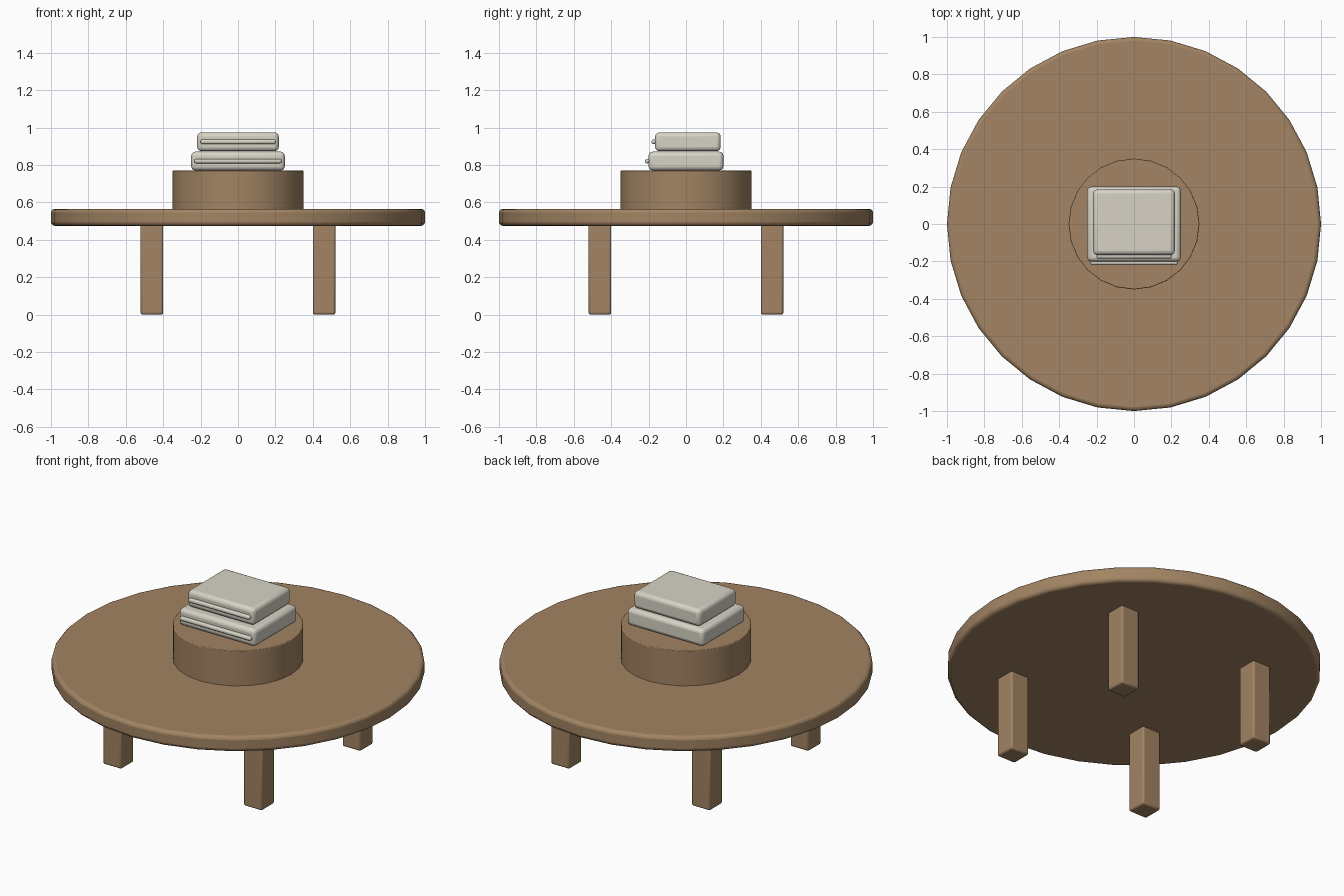
import bpy, math

if "Cube" in bpy.data.objects:
    bpy.data.objects.remove(bpy.data.objects["Cube"])


def material(name, rgb):
    m = bpy.data.materials.new(name)
    m.use_nodes = True
    color = (*rgb, 1)
    m.diffuse_color = color
    m.node_tree.nodes["Principled BSDF"].inputs["Base Color"].default_value = color
    return m


wood = material("warm wood", (0.36, 0.23, 0.125))
cream = material("cream cloth", (0.68, 0.65, 0.56))


def finish(name, mat, bevel, segments):
    ob = bpy.context.object
    ob.name = name
    ob.data.materials.append(mat)
    bpy.ops.object.transform_apply(location=False, rotation=True, scale=True)
    mod = ob.modifiers.new("soft edges", "BEVEL")
    mod.width = bevel
    mod.segments = segments
    mod.limit_method = "ANGLE"
    mod.angle_limit = math.radians(40)
    bpy.ops.object.shade_smooth_by_angle(angle=math.radians(35))
    return ob


def disc(name, radius, bottom, top, sides, bevel):
    bpy.ops.mesh.primitive_cylinder_add(vertices=sides, radius=radius, depth=top - bottom,
                                        location=(0, 0, (bottom + top) / 2))
    return finish(name, wood, bevel, 3)


def box(name, mat, center, size, bevel, segments):
    bpy.ops.mesh.primitive_cube_add(size=1, location=center)
    bpy.context.object.scale = size
    return finish(name, mat, bevel, segments)


# Round table top and the raised drum in its middle
disc("table_top", 1.0, 0.475, 0.565, 32, 0.02)
disc("center_drum", 0.35, 0.56, 0.77, 24, 0.004)

# Four square legs
for side, x in (("left", 0.46), ("right", -0.46)):
    for end, y in (("front", -0.46), ("back", 0.46)):
        box(f"{end}_{side}_leg", wood, (x, y, 0.242), (0.12, 0.12, 0.484), 0.01, 2)

# Folded cloths, each with a rounded fold roll along the front
for name, width, depth, y, z in (("lower", 0.5, 0.4, 0.0, 0.821),
                                 ("upper", 0.436, 0.35, 0.01, 0.924)):
    box(f"{name}_folded_cloth", cream, (0, y, z), (width, depth, 0.1), 0.022, 3)
    box(f"{name}_cloth_fold", cream, (0, y - depth / 2 - 0.006, z),
        (width - 0.034, 0.026, 0.024), 0.01, 3)
